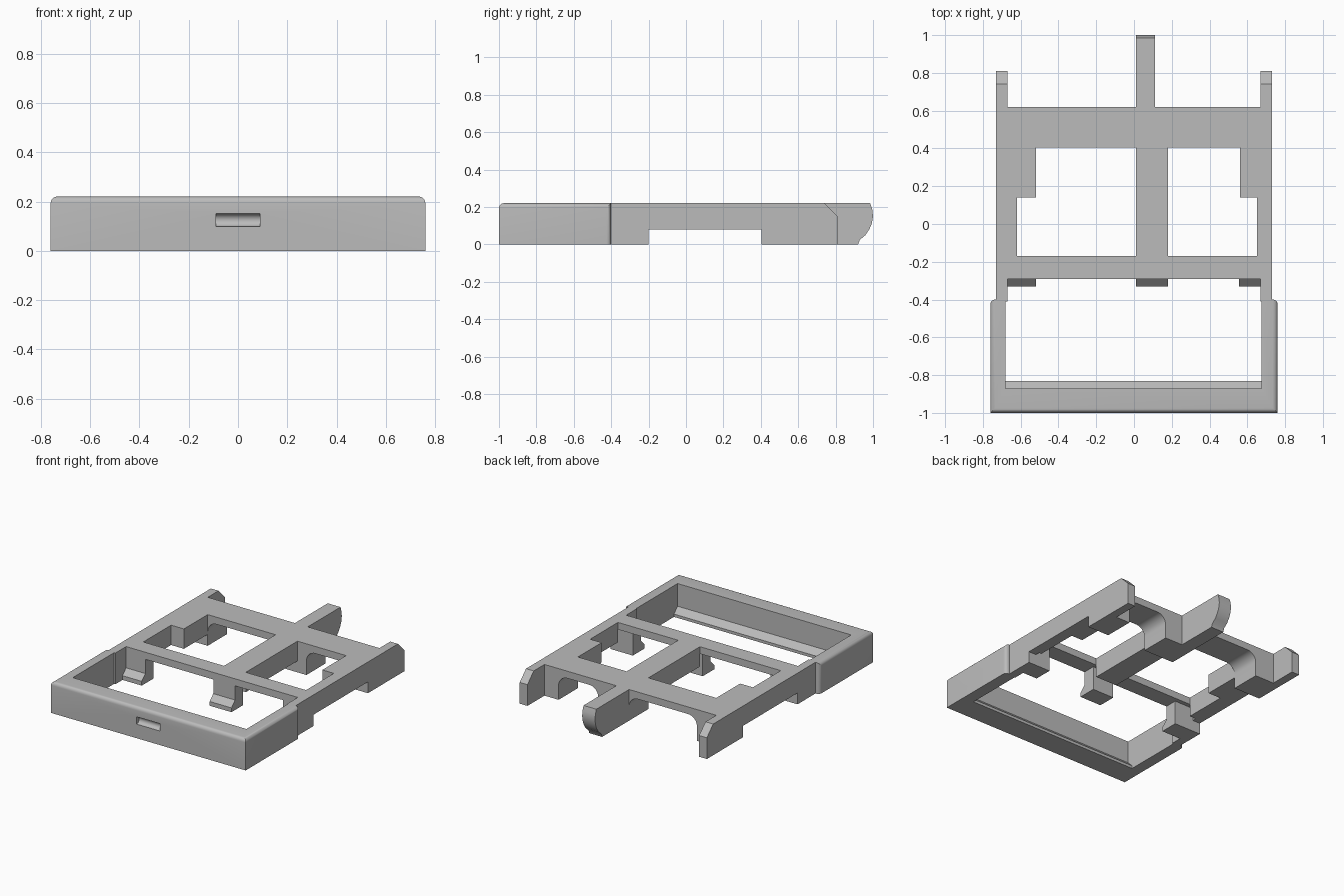
import bpy, bmesh, math
from mathutils import Vector

cube = bpy.data.objects.get("Cube")
if cube:
    bpy.data.objects.remove(cube, do_unlink=True)

grey = bpy.data.materials.new("plain grey")
grey.use_nodes = True
grey.diffuse_color = (0.5, 0.5, 0.5, 1)
grey.node_tree.nodes["Principled BSDF"].inputs["Base Color"].default_value = (0.5, 0.5, 0.5, 1)

TOP = 0.22
UNDER = 0.08     # underside of the deep ribs
THIN = 0.17      # underside of the thin plate


def prism(name, axis, outline, lo, hi, round_edge=None, radius=0.025):
    """Extrude a 2D outline along an axis, optionally rounding chosen edges."""
    def place(p, t):
        return {"x": (t, p[0], p[1]), "y": (p[0], t, p[1]), "z": (p[0], p[1], t)}[axis]
    bm = bmesh.new()
    face = bm.faces.new([bm.verts.new(place(p, lo)) for p in outline])
    out = bmesh.ops.extrude_face_region(bm, geom=[face])
    moved = [v for v in out["geom"] if isinstance(v, bmesh.types.BMVert)]
    bmesh.ops.translate(bm, verts=moved, vec=Vector(place((0, 0), hi - lo)))
    bmesh.ops.recalc_face_normals(bm, faces=bm.faces)
    if round_edge:
        edges = [e for e in bm.edges if round_edge(e.verts[0].co, e.verts[1].co)]
        bmesh.ops.bevel(bm, geom=edges, offset=radius, segments=5, profile=0.5, affect="EDGES")
    mesh = bpy.data.meshes.new(name)
    bm.to_mesh(mesh)
    bm.free()
    mesh.materials.append(grey)
    obj = bpy.data.objects.new(name, mesh)
    bpy.context.collection.objects.link(obj)
    return obj


def box(name, x0, x1, y0, y1, z0, z1=TOP):
    return prism(name, "z", [(x0, y0), (x1, y0), (x1, y1), (x0, y1)], z0, z1)


def arc(cx, cy, r, start, end, steps=8):
    angles = [math.radians(start + (end - start) * i / steps) for i in range(steps + 1)]
    return [(cx + r * math.cos(a), cy + r * math.sin(a)) for a in angles]


def smooth(obj):
    bpy.ops.object.select_all(action="DESELECT")
    obj.select_set(True)
    bpy.context.view_layer.objects.active = obj
    bpy.ops.object.shade_smooth_by_angle(angle=math.radians(35))


# U-shaped front frame with rounded outer edges
W = 0.76


def outer_edge(a, b):
    mid = (a + b) / 2
    on_side = abs(abs(mid.x) - W) < 0.001
    top = min(a.z, b.z) > TOP - 0.001
    rear_upright = on_side and mid.y > -0.41 and abs(a.z - b.z) > 0.1
    return (top and (on_side or mid.y < -0.99)) or rear_upright


frame = prism("front_frame", "z",
              [(-W, -1), (W, -1), (W, -0.4), (0.675, -0.4), (0.675, -0.87),
               (-0.68, -0.87), (-0.68, -0.4), (-W, -0.4)], 0, TOP, outer_edge)

# Finger slot hollowed in the front wall
cutter = prism("slot_cutter", "x", arc(-1, 0.125, 0.026, 0, 345, 23), -0.09, 0.09)
cutter.hide_render = True
cutter.hide_viewport = True
cut = frame.modifiers.new("slot", "BOOLEAN")
cut.operation = "DIFFERENCE"
cut.object = cutter
cut.solver = "EXACT"
bpy.context.view_layer.objects.active = frame
bpy.ops.object.modifier_apply(modifier=cut.name)
bpy.data.objects.remove(cutter, do_unlink=True)
smooth(frame)

# Sloped lip inside the front wall
prism("front_lip", "x", [(-0.87, 0), (-0.83, 0), (-0.83, 0.02), (-0.87, 0.06)], -0.68, 0.675)

# Side rails, notched below and chamfered at the rear
rail = [(-0.41, 0), (-0.2, 0), (-0.2, UNDER), (0.405, UNDER), (0.405, 0), (0.81, 0),
        (0.81, 0.15), (0.74, TOP), (-0.41, TOP)]
prism("right_rail", "x", rail, -0.73, -0.67)
prism("left_rail", "x", rail, 0.67, 0.73)

# Deck: front strip, centre bar, inner rail strips and corner blocks
box("front_strip", -0.67, 0.67, -0.29, -0.17, THIN)
box("centre_bar", 0.01, 0.18, -0.17, 0.405, UNDER)
box("right_inner_strip", -0.67, -0.62, -0.17, 0.405, UNDER)
box("left_inner_strip", 0.65, 0.67, -0.17, 0.405, UNDER)
box("right_corner_block", -0.62, -0.52, 0.14, 0.405, UNDER)
box("left_corner_block", 0.56, 0.65, 0.14, 0.405, UNDER)

# Front legs, each with a sloped toe
toe = [(-0.2, 0), (-0.33, 0), (-0.33, 0.03), (-0.29, 0.07), (-0.29, THIN), (-0.2, THIN)]
for name, x0, x1 in (("right", -0.68, -0.52), ("centre", 0.01, 0.18), ("left", 0.555, 0.68)):
    prism(name + "_front_leg", "x", toe, x0, x1)


# Rear cross wall with two round-cornered arches
def arch(x0, x1, r=0.07):
    return ([(x0, 0)] + arc(x0 + r, THIN - r, r, 180, 90)
            + arc(x1 - r, THIN - r, r, 90, 0) + [(x1, 0)])


wall = [(-0.67, 0)] + arch(-0.52, 0.01) + arch(0.25, 0.56) + [(0.67, 0), (0.67, TOP), (-0.67, TOP)]
smooth(prism("rear_cross_wall", "y", wall, 0.405, 0.62))

# Rear tongue with a rounded nose
nose = [(0.92, 0), (0.93, 0.025), (0.96, 0.05), (0.98, 0.08), (0.993, 0.11), (1, 0.15),
        (0.996, 0.185), (0.985, TOP)]
smooth(prism("rear_tongue", "x", [(0.62, 0)] + nose + [(0.62, TOP)], 0.01, 0.11))
